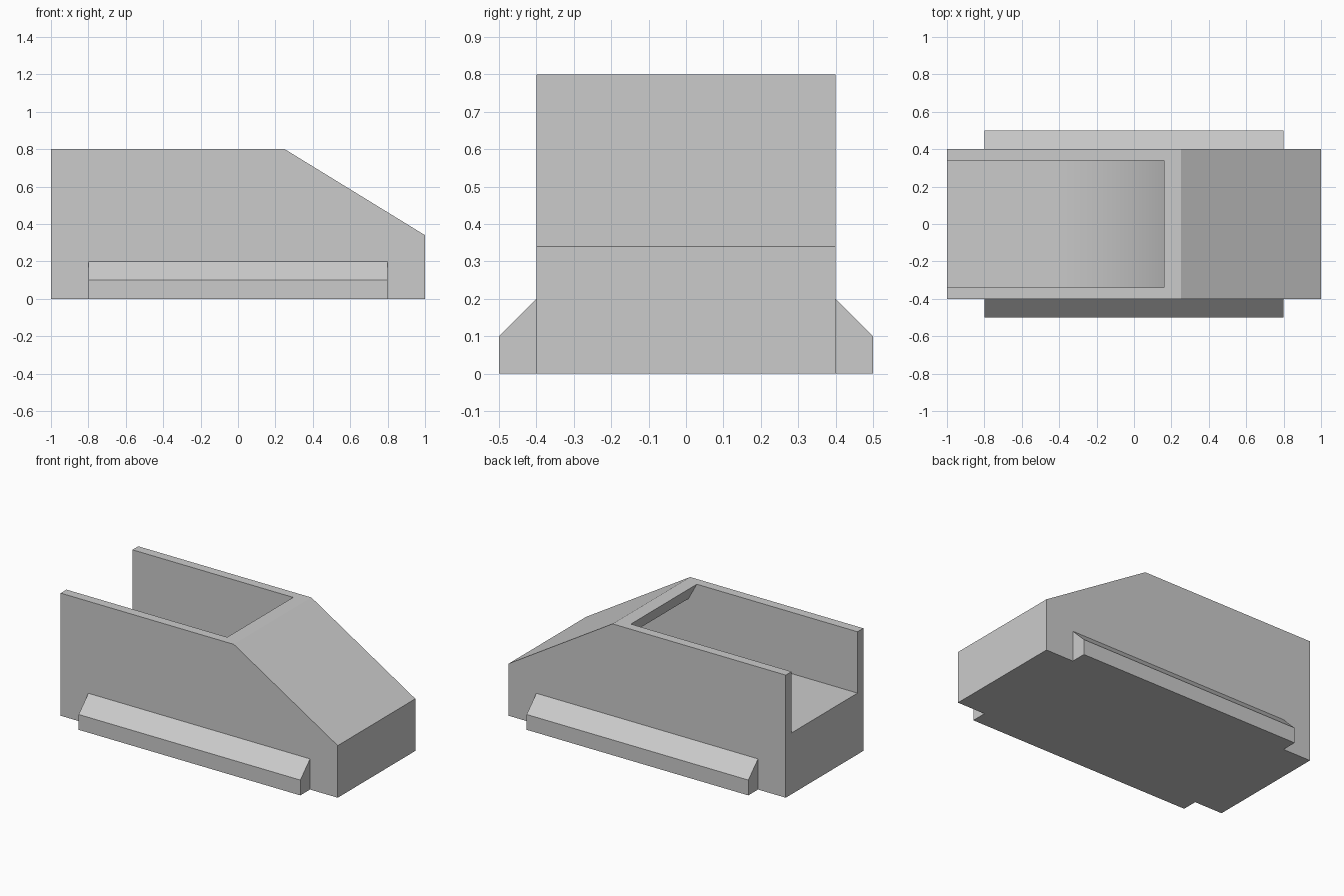
import bpy
import bmesh
import math
from mathutils import Vector

cube = bpy.data.objects.get("Cube")
if cube:
    bpy.data.objects.remove(cube, do_unlink=True)

# Single material
grey = bpy.data.materials.new("plain_grey")
grey.use_nodes = True
colour = (0.6, 0.6, 0.6, 1.0)
grey.diffuse_color = colour
grey.node_tree.nodes["Principled BSDF"].inputs["Base Color"].default_value = colour


def prism(name, profile, half_length, place):
    """Extrude a 2D profile symmetrically; place(u, v, w) gives the 3D point."""
    bm = bmesh.new()
    ends = [[bm.verts.new(place(u, v, w)) for u, v in profile]
            for w in (-half_length, half_length)]
    bm.faces.new(ends[0])
    bm.faces.new(ends[1])
    n = len(profile)
    for i in range(n):
        j = (i + 1) % n
        bm.faces.new((ends[0][i], ends[0][j], ends[1][j], ends[1][i]))
    bmesh.ops.recalc_face_normals(bm, faces=bm.faces)
    mesh = bpy.data.meshes.new(name)
    bm.to_mesh(mesh)
    bm.free()
    mesh.materials.append(grey)
    obj = bpy.data.objects.new(name, mesh)
    bpy.context.collection.objects.link(obj)
    return obj


def across(u, v, w):
    return Vector((u, w, v))


# Wedge-nosed body
body = prism("body", [(-1, 0), (1, 0), (1, 0.34), (0.25, 0.8), (-1, 0.8)],
             0.4, across)

# Channel open at the top and rear, its floor curving down under the nose
radius, steps = 1.28, 16
floor = []
for i in range(steps + 1):
    a = math.radians(31) * i / steps
    floor.append((-0.45 + radius * math.sin(a),
                  0.4 - radius * (1 - math.cos(a))))
channel = [(-1.1, 0.9), (-1.1, 0.4)] + floor + [
    (0.48, 0.06), (0.92, 0.06), (0.92, 0.26), (0.22, 0.69),
    (0.16, 0.8), (0.16, 0.9)]
cutter = prism("channel_cutter", channel, 0.34, across)
cutter.hide_render = True

cut = body.modifiers.new("channel", 'BOOLEAN')
cut.operation = 'DIFFERENCE'
cut.solver = 'EXACT'
cut.object = cutter
bpy.context.view_layer.objects.active = body
body.select_set(True)
bpy.ops.object.modifier_apply(modifier=cut.name)
bpy.data.objects.remove(cutter, do_unlink=True)
bpy.ops.object.shade_smooth_by_angle(angle=math.radians(15))

# Chamfered side sills
sill = [(0.4, 0), (0.5, 0), (0.5, 0.1), (0.4, 0.2)]
for name, side in (("front_sill", -1), ("back_sill", 1)):
    prism(name, sill, 0.8, lambda u, v, w: Vector((w, side * u, v)))
